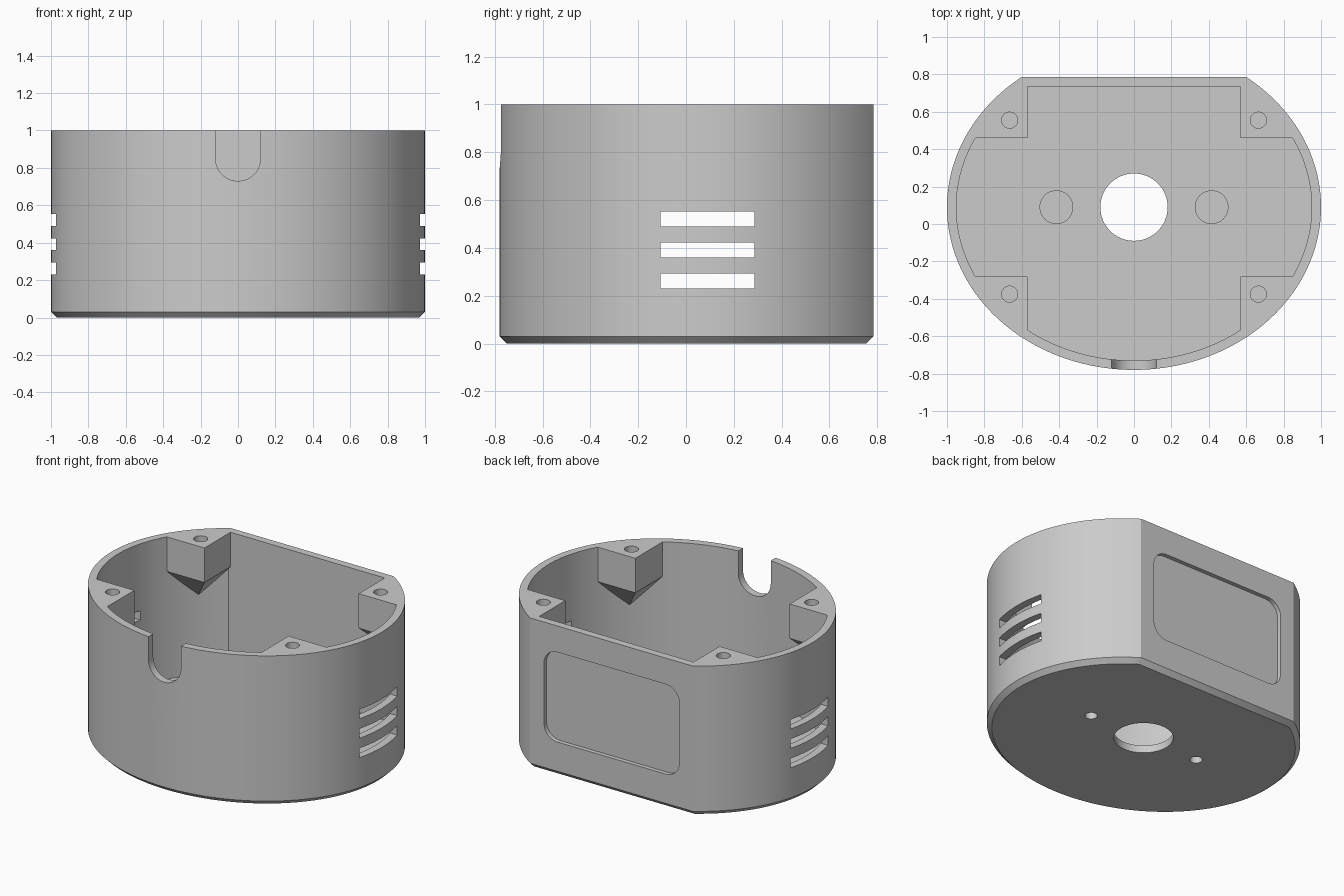
import bpy, bmesh, math

if "Cube" in bpy.data.objects:
    bpy.data.objects.remove(bpy.data.objects["Cube"], do_unlink=True)

CY = 0.09          # centre of the oval in y
FLOOR = 0.05

grey = bpy.data.materials.new("light_grey")
grey.use_nodes = True
colour = (0.6, 0.6, 0.6, 1)
grey.diffuse_color = colour
grey.node_tree.nodes["Principled BSDF"].inputs["Base Color"].default_value = colour


def loft(name, rings):
    """Closed solid through rings of equal point count; a one-point ring is an apex."""
    bm = bmesh.new()
    loops = [[bm.verts.new(p) for p in ring] for ring in rings]
    for a, b in zip(loops, loops[1:]):
        n = max(len(a), len(b))
        for i in range(n):
            j = (i + 1) % n
            if len(a) == 1:
                bm.faces.new((a[0], b[j], b[i]))
            else:
                bm.faces.new((a[i], a[j], b[j], b[i]))
    for end in (loops[0], loops[-1]):
        if len(end) > 2:
            bm.faces.new(end)
    bmesh.ops.recalc_face_normals(bm, faces=bm.faces)
    mesh = bpy.data.meshes.new(name)
    bm.to_mesh(mesh)
    bm.free()
    obj = bpy.data.objects.new(name, mesh)
    bpy.context.collection.objects.link(obj)
    mesh.materials.append(grey)
    return obj


def oval(inset, z, steps=128):
    """Oval outline with a flat back, moved inward by inset."""
    rx, ry, back = 1 - inset, 0.87 - inset, 0.785 - inset
    start = math.asin((back - CY) / ry)
    sweep = math.pi + 2 * start
    ring = []
    for i in range(steps + 1):
        a = math.pi - start + sweep * i / steps
        ring.append((rx * math.cos(a), CY + ry * math.sin(a), z))
    return ring


def cylinder(name, x, y, r, z0, z1, steps=48):
    turn = [2 * math.pi * i / steps for i in range(steps)]
    return loft(name, [[(x + r * math.cos(a), y + r * math.sin(a), z) for a in turn]
                       for z in (z0, z1)])


def box(name, x0, x1, y0, y1, z0, z1):
    return loft(name, [[(x0, y0, z), (x1, y0, z), (x1, y1, z), (x0, y1, z)]
                       for z in (z0, z1)])


def rounded_slab(name, hx, z0, z1, r, y0, y1, steps=10):
    """Rounded rectangle in x and z, extruded along y."""
    pts = []
    corners = ((hx - r, z1 - r), (r - hx, z1 - r), (r - hx, z0 + r), (hx - r, z0 + r))
    for k, (cx, cz) in enumerate(corners):
        for i in range(steps + 1):
            a = math.pi / 2 * (k + i / steps)
            pts.append((cx + r * math.cos(a), cz + r * math.sin(a)))
    return loft(name, [[(x, y, z) for x, z in pts] for y in (y0, y1)])


def cut(target, cutter):
    mod = target.modifiers.new("cut", "BOOLEAN")
    mod.operation = "DIFFERENCE"
    mod.solver = "EXACT"
    mod.object = cutter
    bpy.context.view_layer.objects.active = target
    bpy.ops.object.modifier_apply(modifier=mod.name)
    bpy.data.objects.remove(cutter, do_unlink=True)


# Outer shell with chamfered base
housing = loft("housing", [oval(0.03, 0), oval(0, 0.03), oval(0, 1)])

# Cavity, leaving the corner screw blocks and floor bosses standing
cavity = loft("cavity", [oval(0.05, FLOOR), oval(0.05, 1.2)])
foot = [(0.57, 0.37), (0.87, 0.37), (0.85, 0.71), (0.57, 0.67)]
for sx in (-1, 1):
    for sy in (-1, 1):
        def ring(z):
            return [(sx * x, CY + sy * y, z) for x, y in foot]
        apex = [(sx * 0.735, CY + sy * 0.54, 0.575)]
        cut(cavity, loft("screw_block", [apex, ring(0.77), ring(1.3)]))
    cut(cavity, cylinder("floor_boss", sx * 0.415, CY, 0.09, 0, 0.2))
cut(housing, cavity)

# Screw holes in the blocks, and blind holes under the bosses
for sx in (-1, 1):
    for sy in (-1, 1):
        cut(housing, cylinder("screw_hole", sx * 0.665, CY + sy * 0.465, 0.043, 0.8, 1.1, 32))
    cut(housing, cylinder("base_hole", sx * 0.415, CY, 0.038, -0.1, 0.15, 32))

# Central opening in the floor
cut(housing, cylinder("centre_hole", 0, CY, 0.18, -0.1, 0.1, 64))

# Three vent slots on each side
for sx in (-1, 1):
    for z in (0.23, 0.36, 0.49):
        x0, x1 = sorted((sx * 0.8, sx * 1.2))
        cut(housing, box("vent", x0, x1, CY - 0.197, CY + 0.197, z, z + 0.063))

# Round-bottomed cable notch in the front rim
cut(housing, rounded_slab("notch", 0.12, 0.73, 1.3, 0.119, -1, -0.6, 16))

# Shallow rounded panel recess in the flat back
cut(housing, rounded_slab("back_recess", 0.5, 0.225, 0.825, 0.1, 0.757, 0.9))

# Smooth curved walls, sharp edges
bpy.ops.object.select_all(action="DESELECT")
housing.select_set(True)
bpy.context.view_layer.objects.active = housing
bpy.ops.object.shade_smooth_by_angle(angle=math.radians(30))
